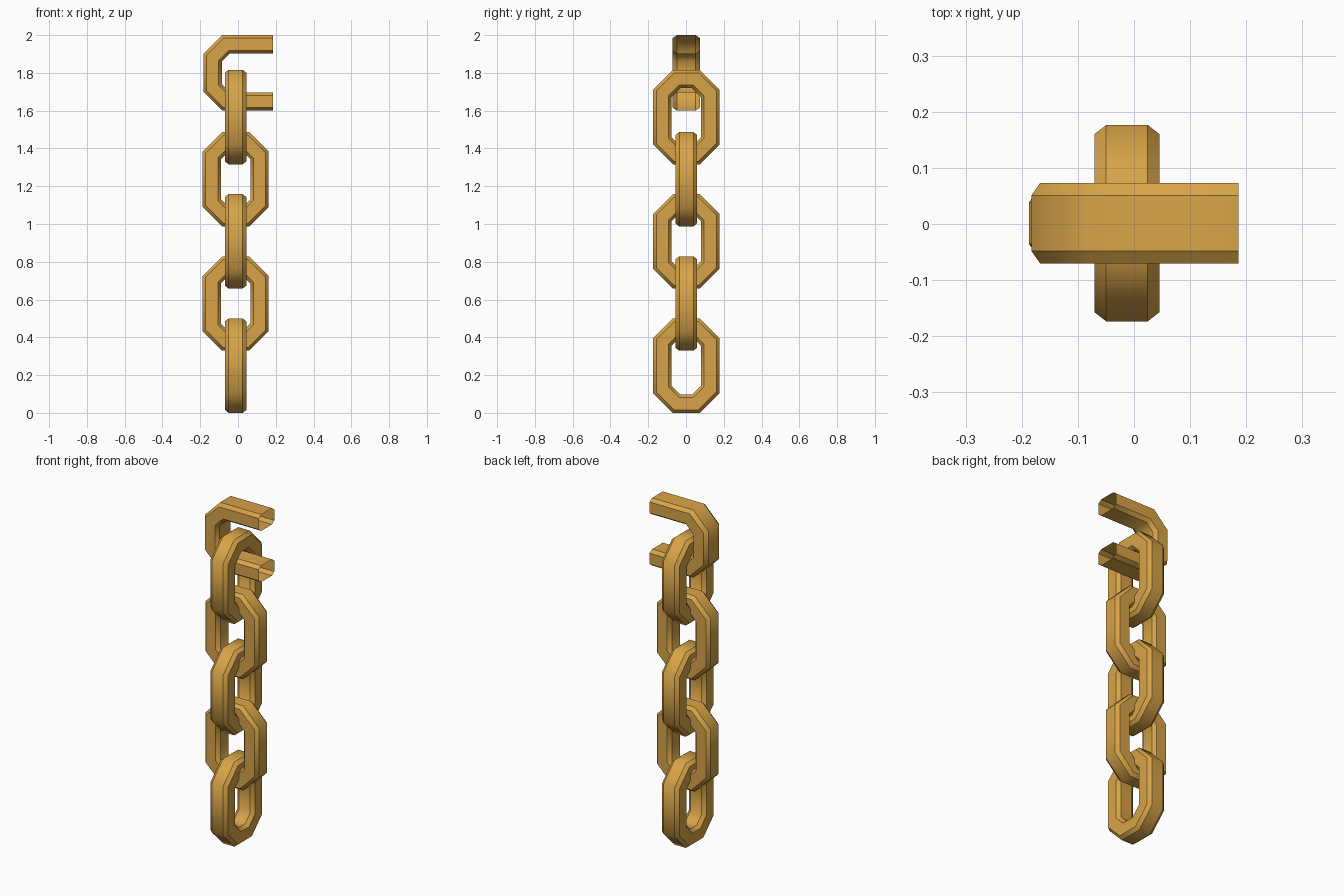
import bpy, bmesh

if "Cube" in bpy.data.objects:
    bpy.data.objects.remove(bpy.data.objects["Cube"])

gold = bpy.data.materials.new("warm gold")
gold.diffuse_color = (0.68, 0.37, 0.065, 1)
gold.use_nodes = True
gold.node_tree.nodes["Principled BSDF"].inputs["Base Color"].default_value = gold.diffuse_color

TAN = 0.41421  # tan(22.5 deg): corner shift when an octagon is offset


def section(width, half, cr, ct):
    """Chamfered bar section as (inward offset, thickness) pairs."""
    return [(0, -half + ct), (0, half - ct), (cr, half), (width - cr, half),
            (width, half - ct), (width, -half + ct), (width - cr, -half), (cr, -half)]


def sweep(name, path, profile, place, closed):
    """Sweep the section along path(offset); place maps (u, v, t) to xyz."""
    bm = bmesh.new()
    rails = [[bm.verts.new(place(u, v, t)) for u, v in path(d)] for d, t in profile]
    n, m = len(rails[0]), len(rails)
    for i in range(n if closed else n - 1):
        j = (i + 1) % n
        for k in range(m):
            a, b = rails[k], rails[(k + 1) % m]
            bm.faces.new((a[i], a[j], b[j], b[i])).smooth = True
    # bends are smooth, lengthwise chamfer edges are crisp
    for rail in rails:
        for i in range(n if closed else n - 1):
            bm.edges.get((rail[i], rail[(i + 1) % n])).smooth = False
    bmesh.ops.recalc_face_normals(bm, faces=bm.faces)
    # make sure the normals point out of the bar
    bm.faces.ensure_lookup_table()
    f = bm.faces[0]
    a, inner = rails[0][0].co, rails[4][0].co
    if f.normal.dot(inner - a) > 0:
        bmesh.ops.reverse_faces(bm, faces=bm.faces)
    mesh = bpy.data.meshes.new(name)
    bm.to_mesh(mesh)
    bm.free()
    mesh.materials.append(gold)
    obj = bpy.data.objects.new(name, mesh)
    bpy.context.collection.objects.link(obj)
    return obj


# closed octagonal link outline, shrunk inward by d
def link_path(d):
    w, h = 0.175 - d, 0.25 - d
    a, b = 0.071 - d * TAN, 0.146 - d * TAN
    return [(a, h), (w, b), (w, -b), (a, -h), (-a, -h), (-w, -b), (-w, b), (-a, h)]


# open hook outline at the top
def hook_path(d):
    h, x = 0.2 - d, -0.183 + d
    c, b = -0.083 + d * TAN, 0.1 - d * TAN
    return [(0.186, h), (c, h), (x, b), (x, -b), (c, -h), (0.186, -h)]


CX, CY = -0.0125, 0.0015

# chain links, alternating by a quarter turn
for i in range(5):
    z = 0.25 + 0.329 * i
    if i % 2 == 0:
        place = lambda u, v, t, z=z: (CX + t, CY + u, z + v)
    else:
        place = lambda u, v, t, z=z: (CX + u, CY + t, z + v)
    sweep(f"chain_link_{i + 1}", link_path, section(0.097, 0.0575, 0.016, 0.0205), place, True)

# cut-off top link with open bar ends
sweep("top_half_link", hook_path, section(0.097, 0.072, 0.016, 0.0225),
      lambda u, v, t: (u, CY + t, 1.8 + v), False)
